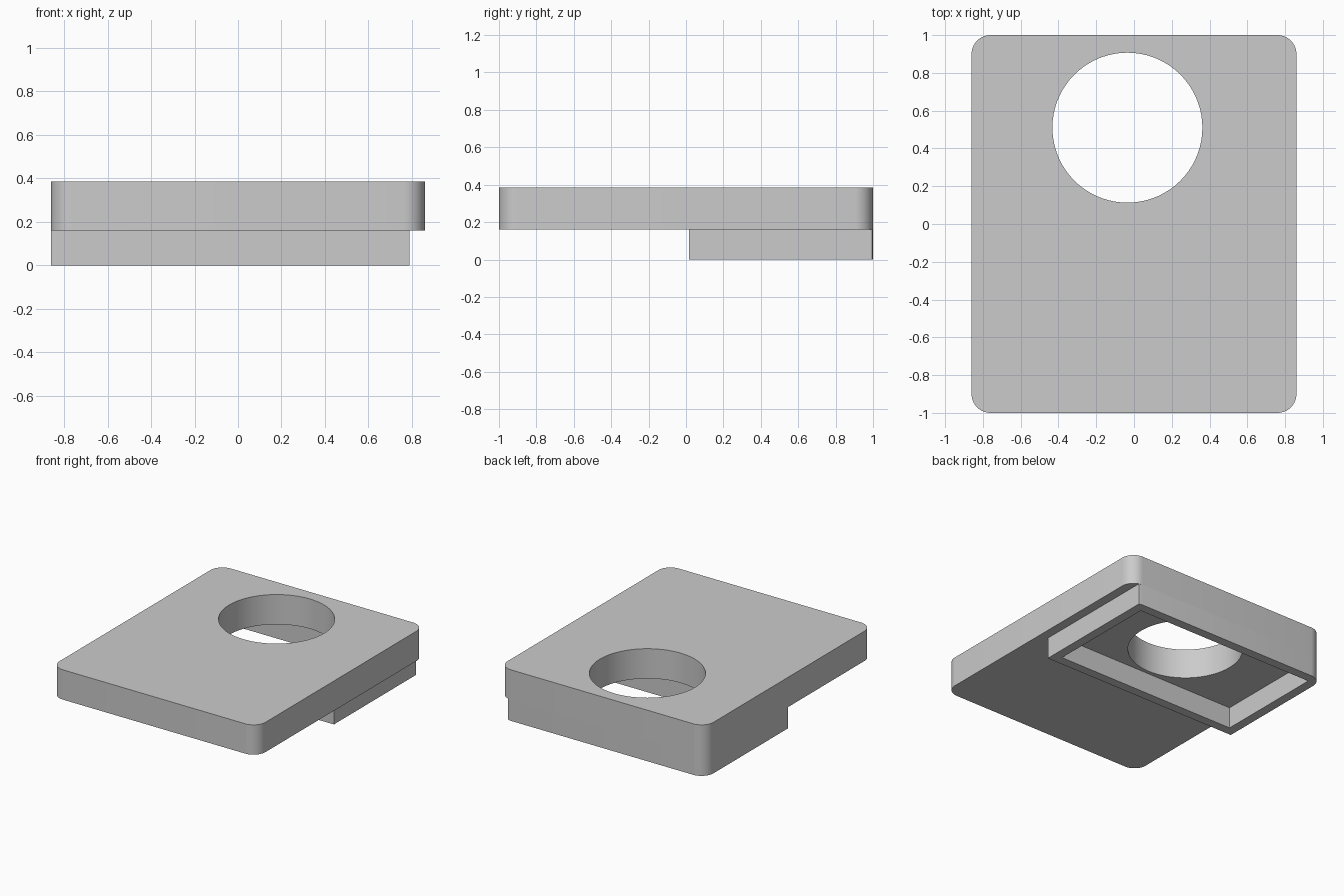
import bpy
import bmesh
from math import cos, sin, pi, radians

cube = bpy.data.objects.get("Cube")
if cube:
    bpy.data.objects.remove(cube, do_unlink=True)

GREY = (0.6, 0.6, 0.6, 1)
grey = bpy.data.materials.new("plain grey")
grey.use_nodes = True
grey.diffuse_color = GREY
grey.node_tree.nodes["Principled BSDF"].inputs["Base Color"].default_value = GREY


def arc(cx, cy, r, start, sweep, steps):
    """Points along an arc, both ends included."""
    return [(cx + r * cos(start + sweep * i / steps),
             cy + r * sin(start + sweep * i / steps)) for i in range(steps + 1)]


def slab(name, outline, opening, bottom, top):
    """Solid slab with one opening through it."""
    bm = bmesh.new()
    edges = []
    for loop in (outline, opening):
        verts = [bm.verts.new((x, y, bottom)) for x, y in loop]
        edges += [bm.edges.new((v, verts[i - 1])) for i, v in enumerate(verts)]
    bmesh.ops.triangle_fill(bm, edges=edges, use_beauty=True)
    ext = bmesh.ops.extrude_face_region(bm, geom=bm.faces[:], use_keep_orig=True)
    moved = [g for g in ext["geom"] if isinstance(g, bmesh.types.BMVert)]
    bmesh.ops.translate(bm, verts=moved, vec=(0, 0, top - bottom))
    bmesh.ops.recalc_face_normals(bm, faces=bm.faces[:])
    mesh = bpy.data.meshes.new(name)
    bm.to_mesh(mesh)
    bm.free()
    mesh.materials.append(grey)
    obj = bpy.data.objects.new(name, mesh)
    bpy.context.collection.objects.link(obj)
    bpy.ops.object.select_all(action="DESELECT")
    obj.select_set(True)
    bpy.context.view_layer.objects.active = obj
    bpy.ops.object.shade_smooth_by_angle(angle=radians(30))
    return obj


W, L, R = 0.86, 1.0, 0.1      # plate half width, half length, corner radius
SEAM, TOP = 0.16, 0.385       # underside and top of the plate
SIDE, FRONT = 0.79, 0.015     # right and front limits of the frame
WALL = 0.07

# Plate: rounded rectangle with a round hole
plate_outline = []
for i, (sx, sy) in enumerate([(1, 1), (-1, 1), (-1, -1), (1, -1)]):
    plate_outline += arc(sx * (W - R), sy * (L - R), R, i * pi / 2, pi / 2, 10)
hole = arc(-0.035, 0.51, 0.397, 0, 2 * pi, 72)[:-1]
slab("plate", plate_outline, hole, SEAM, TOP)

# Frame: open rectangular rim under the back half, following the plate corner
rim_outline = [(SIDE, FRONT), (SIDE, 0.995), (W - R, L)]
rim_outline += arc(R - W, L - R, R, pi / 2, pi / 2, 10)
rim_outline += [(-W, FRONT)]
x0, x1, y0, y1 = WALL - W, SIDE - WALL, FRONT + WALL, L - WALL
rim_opening = [(x0, y0), (x1, y0), (x1, y1), (x0, y1)]
slab("under_frame", rim_outline, rim_opening, 0, SEAM)
